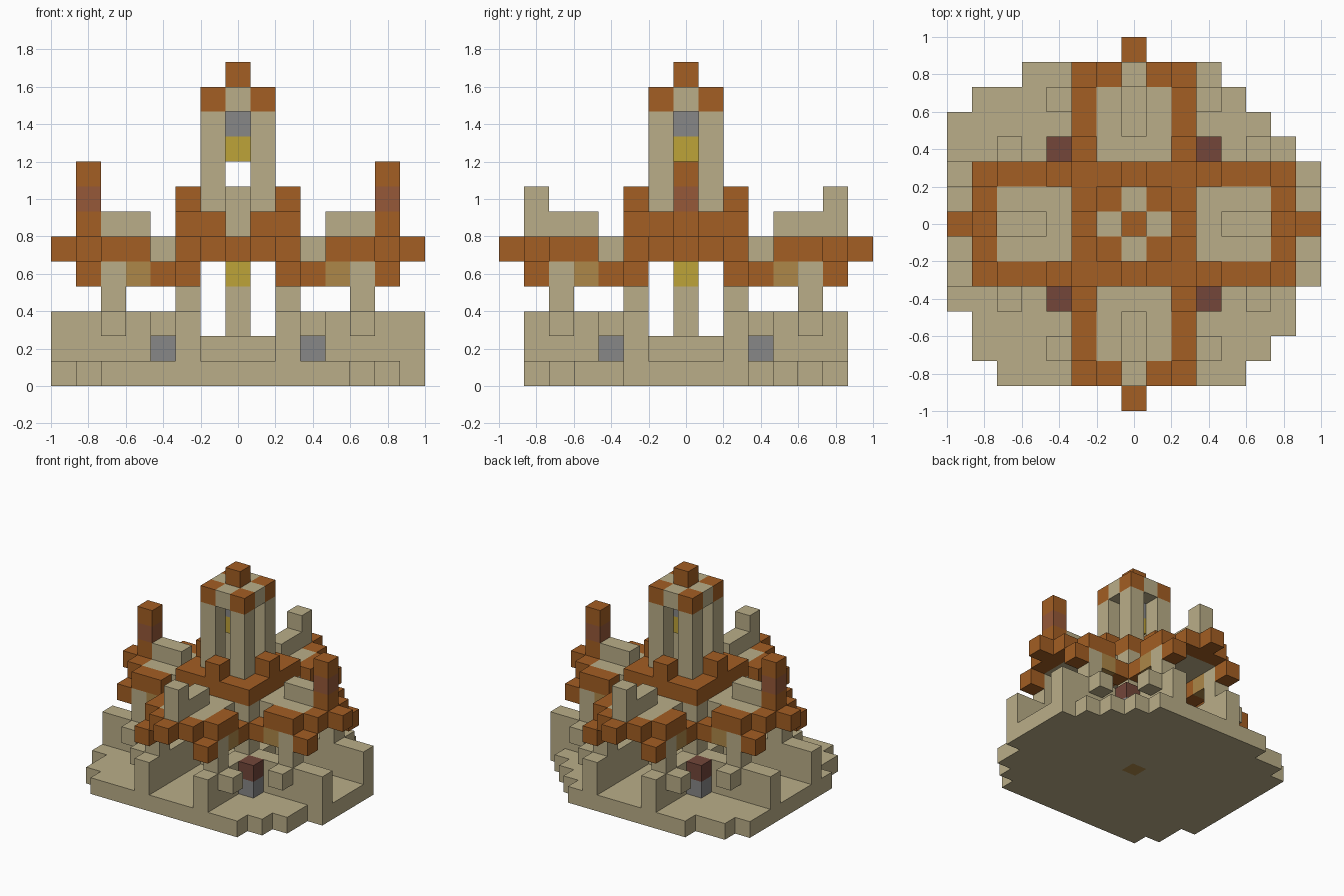
import bpy
import bmesh
from mathutils import Vector

cube = bpy.data.objects.get("Cube")
if cube:
    bpy.data.objects.remove(cube, do_unlink=True)

UNIT = 2 / 15  # edge of one block


def material(name, r, g, b):
    linear = [((c / 255 + 0.055) / 1.055) ** 2.4 for c in (r, g, b)] + [1]
    mat = bpy.data.materials.new(name)
    mat.use_nodes = True
    mat.diffuse_color = linear
    mat.node_tree.nodes["Principled BSDF"].inputs["Base Color"].default_value = linear
    return mat


SAND = material("sandstone", 186, 174, 136)
ORANGE = material("orange_wood", 163, 94, 35)
TAN = material("tan_wood", 173, 135, 72)
BROWN = material("dark_brown", 115, 70, 58)
RUST = material("rust_brown", 150, 88, 56)
GREY = material("grey_stone", 135, 135, 135)
YELLOW = material("yellow_lamp", 190, 163, 56)

parts = {}     # name -> (material, cells)
taken = set()  # every filled block


def box(x0, x1, y0, y1, z0, z1):
    return {(x, y, z) for x in range(x0, x1 + 1)
            for y in range(y0, y1 + 1) for z in range(z0, z1 + 1)}


def mirrored(cells):
    return {(sx * x, sy * y, z) for x, y, z in cells for sx in (1, -1) for sy in (1, -1)}


def fourfold(cells):
    return mirrored(cells | {(y, x, z) for x, y, z in cells})


def part(name, mat, cells):
    cells = cells - taken
    taken.update(cells)
    parts[name] = (mat, cells)


# Ground: rows with stepped ends, plus the centre stone
part("centre_stone", TAN, {(0, 0, 0)})
left_ends = [-5, -6, -6, -7, -7, -7, -7, -7, -7, -7, -7, -6, -4]
right_ends = [4, 5, 6, 6, 7, 7, 7, 7, 7, 6, 5, 4, 3]
ground = set()
for row, (a, b) in enumerate(zip(left_ends, right_ends)):
    ground |= box(a, b, row - 6, row - 6, 0, 0)
part("ground_slab", SAND, ground)

# Walls lining the four entrances
part("entrance_walls", SAND,
     mirrored(box(2, 7, 2, 2, 1, 2) | box(2, 2, 2, 6, 1, 2)))
part("pedestal", SAND, box(-1, 1, -1, 1, 1, 1))
part("centre_post", SAND, box(0, 0, 0, 0, 2, 3))
part("lower_lamp", YELLOW, {(0, 0, 4)})

# Corner yards
part("yard_posts", GREY, fourfold({(3, 3, 1)}))
part("yard_post_caps", BROWN, fourfold({(3, 3, 2)}))
part("yard_floating_blocks", SAND, fourfold({(5, 3, 2)}))

# Pillars and brackets under the balconies
part("outer_pillars", SAND, fourfold(box(5, 5, 2, 2, 3, 4)))
part("inner_pillars", SAND, fourfold(box(2, 2, 2, 2, 3, 5)))
part("tan_brackets", TAN, fourfold({(4, 2, 4)}))
part("orange_brackets", ORANGE, fourfold({(3, 2, 4), (6, 2, 4)}))

# Balconies
part("balcony_floors", SAND, fourfold(box(3, 5, 0, 1, 5, 5)))
part("balcony_rims", ORANGE,
     fourfold(box(4, 5, 2, 2, 5, 5) | box(6, 6, 0, 1, 5, 5) | {(7, 0, 5)}))
part("balcony_benches", SAND, fourfold(box(4, 5, 0, 0, 6, 6)))
part("bench_backs", SAND, mirrored(box(0, 0, 6, 6, 6, 7)))

# Side poles
part("pole_ends", ORANGE, mirrored({(6, 0, 6), (6, 0, 8)}))
part("pole_bands", RUST, mirrored({(6, 0, 7)}))

# Tower
part("tower_floor", SAND, box(-1, 1, -1, 1, 5, 5))
part("tower_ring", ORANGE, fourfold(box(2, 2, 0, 2, 5, 6) | {(2, 0, 7)}))
part("tower_legs", SAND, fourfold(box(1, 1, 1, 1, 6, 10)))
part("roof_corners", ORANGE, fourfold({(1, 1, 11)}))
part("roof_cross", SAND, fourfold({(0, 0, 11), (1, 0, 11)}))
part("lamp_mount", GREY, {(0, 0, 10)})
part("tower_lamp", YELLOW, {(0, 0, 9)})
part("roof_cap", ORANGE, {(0, 0, 12)})


def build(name, mat, cells):
    """Skin the blocks, leaving out faces hidden against a neighbour."""
    bm = bmesh.new()
    for cell in sorted(cells):
        centre = Vector(cell) + Vector((0, 0, 0.5))
        for axis in range(3):
            for sign in (1, -1):
                n = Vector((0, 0, 0))
                n[axis] = sign
                neighbour = tuple(int(a + b) for a, b in zip(cell, n))
                if neighbour in taken:
                    continue
                u = Vector((n.y, n.z, n.x))
                v = n.cross(u)
                corners = [(-1, -1), (1, -1), (1, 1), (-1, 1)]
                bm.faces.new([bm.verts.new((centre + (n + a * u + b * v) / 2) * UNIT)
                              for a, b in corners])
    bmesh.ops.remove_doubles(bm, verts=bm.verts, dist=UNIT / 100)
    bmesh.ops.dissolve_limit(bm, angle_limit=0.01, verts=bm.verts, edges=bm.edges)
    mesh = bpy.data.meshes.new(name)
    bm.to_mesh(mesh)
    bm.free()
    mesh.materials.append(mat)
    bpy.context.collection.objects.link(bpy.data.objects.new(name, mesh))


for name, (mat, cells) in parts.items():
    build(name, mat, cells)
